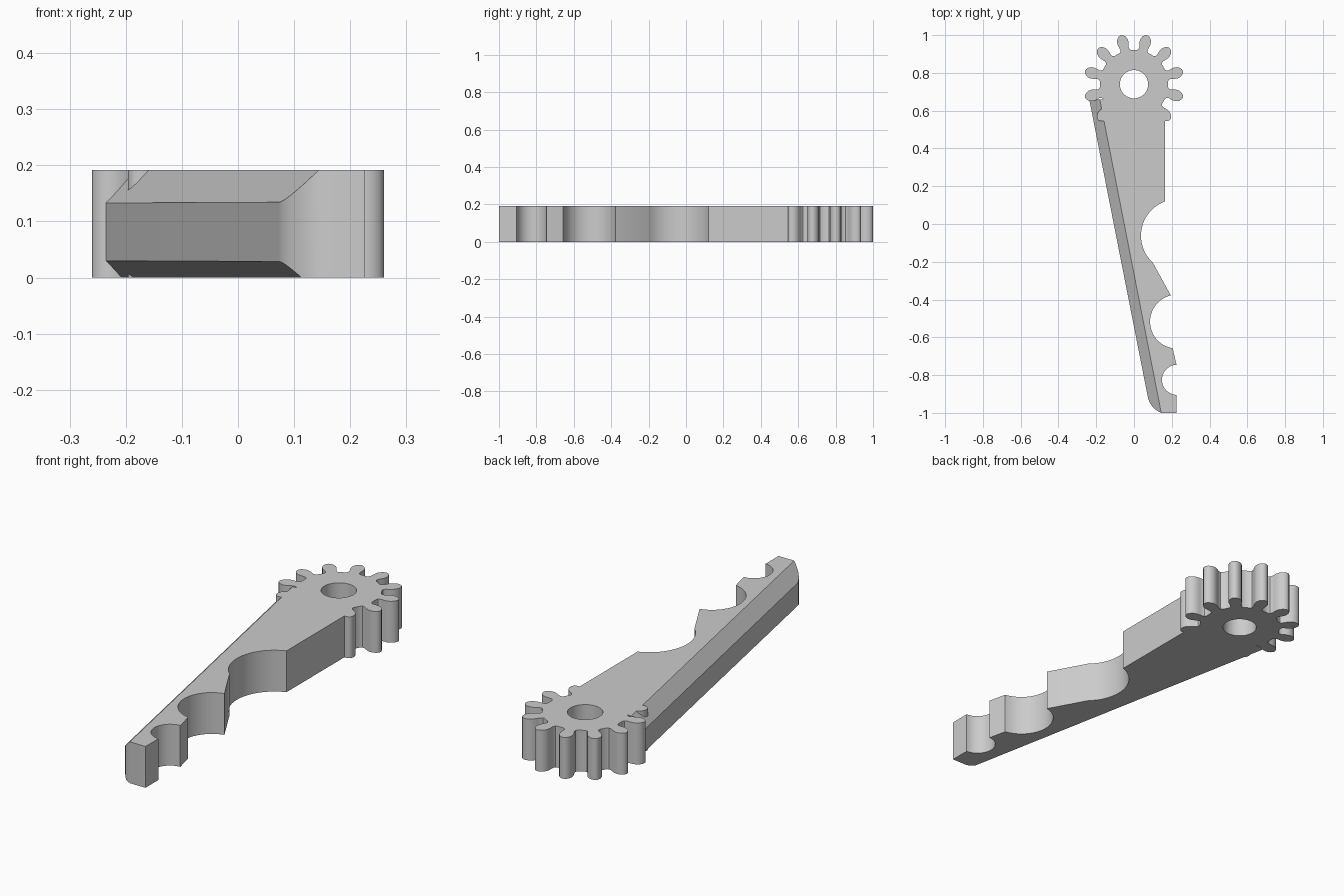
import bpy
import bmesh
from math import sin, cos, pi, radians
from mathutils import Vector
from mathutils.geometry import intersect_line_line_2d  # noqa: F401

cube = bpy.data.objects.get("Cube")
if cube:
    bpy.data.objects.remove(cube, do_unlink=True)

HEIGHT = 0.192
GEAR_Y = 0.74
TEETH = 12

grey = bpy.data.materials.new("plain grey")
grey.use_nodes = True
grey.diffuse_color = (0.6, 0.6, 0.6, 1)
grey.node_tree.nodes["Principled BSDF"].inputs["Base Color"].default_value = (0.6, 0.6, 0.6, 1)


def arc(a, b, c, steps=20):
    """Points on the circle from a through b to c."""
    a, b, c = Vector(a), Vector(b), Vector(c)
    u, v = b - a, c - a
    d = 2 * (u.x * v.y - u.y * v.x)
    centre = a + Vector((v.y * u.length_squared - u.y * v.length_squared,
                         u.x * v.length_squared - v.x * u.length_squared)) / d
    start, end = a - centre, c - centre
    mid = b - centre

    def ccw(p, q):
        from_p = Vector((p.x * q.x + p.y * q.y, p.x * q.y - p.y * q.x))
        return Vector((1, 0)).angle_signed(from_p) * -1 % (2 * pi)

    sweep = ccw(start, end)
    if ccw(start, mid) > sweep:
        sweep -= 2 * pi
    pts = []
    for i in range(steps + 1):
        t = sweep * i / steps
        pts.append((centre.x + start.x * cos(t) - start.y * sin(t),
                    centre.y + start.x * sin(t) + start.y * cos(t)))
    return pts


def plate(loops):
    """Extrude closed outlines (the later ones are holes) to full height."""
    bm = bmesh.new()
    edges = []
    for loop in loops:
        vs = [bm.verts.new((x, y, 0)) for x, y in loop]
        edges += [bm.edges.new((vs[i - 1], vs[i])) for i in range(len(vs))]
    if len(loops) == 1:
        bm.faces.new(vs)
    else:
        bmesh.ops.triangle_fill(bm, edges=edges, use_beauty=True)
    top = bmesh.ops.extrude_face_region(bm, geom=bm.faces[:], use_keep_orig=True)
    moved = [g for g in top["geom"] if isinstance(g, bmesh.types.BMVert)]
    bmesh.ops.translate(bm, verts=moved, vec=(0, 0, HEIGHT))
    bmesh.ops.recalc_face_normals(bm, faces=bm.faces[:])
    return bm


def finish(bm, name):
    bmesh.ops.recalc_face_normals(bm, faces=bm.faces[:])
    mesh = bpy.data.meshes.new(name)
    bm.to_mesh(mesh)
    bm.free()
    mesh.materials.append(grey)
    ob = bpy.data.objects.new(name, mesh)
    bpy.context.collection.objects.link(ob)
    bpy.ops.object.select_all(action="DESELECT")
    ob.select_set(True)
    bpy.context.view_layer.objects.active = ob
    bpy.ops.object.shade_smooth_by_angle(angle=radians(32))
    return ob


# Lever arm with three round notches along its right-hand edge
outline = [(-0.1, 0.66), (0.1, 0.62), (0.165, 0.545)]
outline += arc((0.165, 0.12), (0.037, -0.065), (0.1, -0.205))
outline += arc((0.195, -0.378), (0.085, -0.515), (0.205, -0.658))
outline += arc((0.225, -0.745), (0.148, -0.825), (0.225, -0.905))
outline += [(0.225, -1)]
outline += arc((0.145, -1), (0.099, -0.968), (0.072, -0.91), 8)
outline += [(-0.237, 0.66)]
arm = plate([outline])

# Chamfers along the long straight edge, above and below
side = Vector((-1, -0.196, 0)).normalized()
for z, tilt in ((0.133, 0.93), (0.03, -0.93)):
    cut = bmesh.ops.bisect_plane(
        arm, geom=arm.verts[:] + arm.edges[:] + arm.faces[:],
        plane_co=(-0.237, 0.66, z), plane_no=side + Vector((0, 0, tilt)),
        clear_outer=True)
    rim = [e for e in arm.edges if e.is_boundary]
    bmesh.ops.holes_fill(arm, edges=rim, sides=0)
finish(arm, "lever_arm")

# Gear head: half a tooth as (radius, half width), mirrored and repeated
half = [(0.179, 0.031), (0.185, 0.025), (0.195, 0.023), (0.21, 0.027),
        (0.225, 0.03), (0.24, 0.029), (0.254, 0.023), (0.264, 0.013), (0.268, 0.004)]
tooth = [(r, -w) for r, w in half] + [(r, w) for r, w in reversed(half)]
teeth = []
for i in range(TEETH):
    t = 2 * pi * (i + 0.5) / TEETH
    teeth += [(r * cos(t) - w * sin(t), GEAR_Y + r * sin(t) + w * cos(t)) for r, w in tooth]
bore = [(0.075 * cos(2 * pi * i / 48), GEAR_Y + 0.075 * sin(2 * pi * i / 48)) for i in range(48)]
finish(plate([teeth, bore]), "gear_head")
